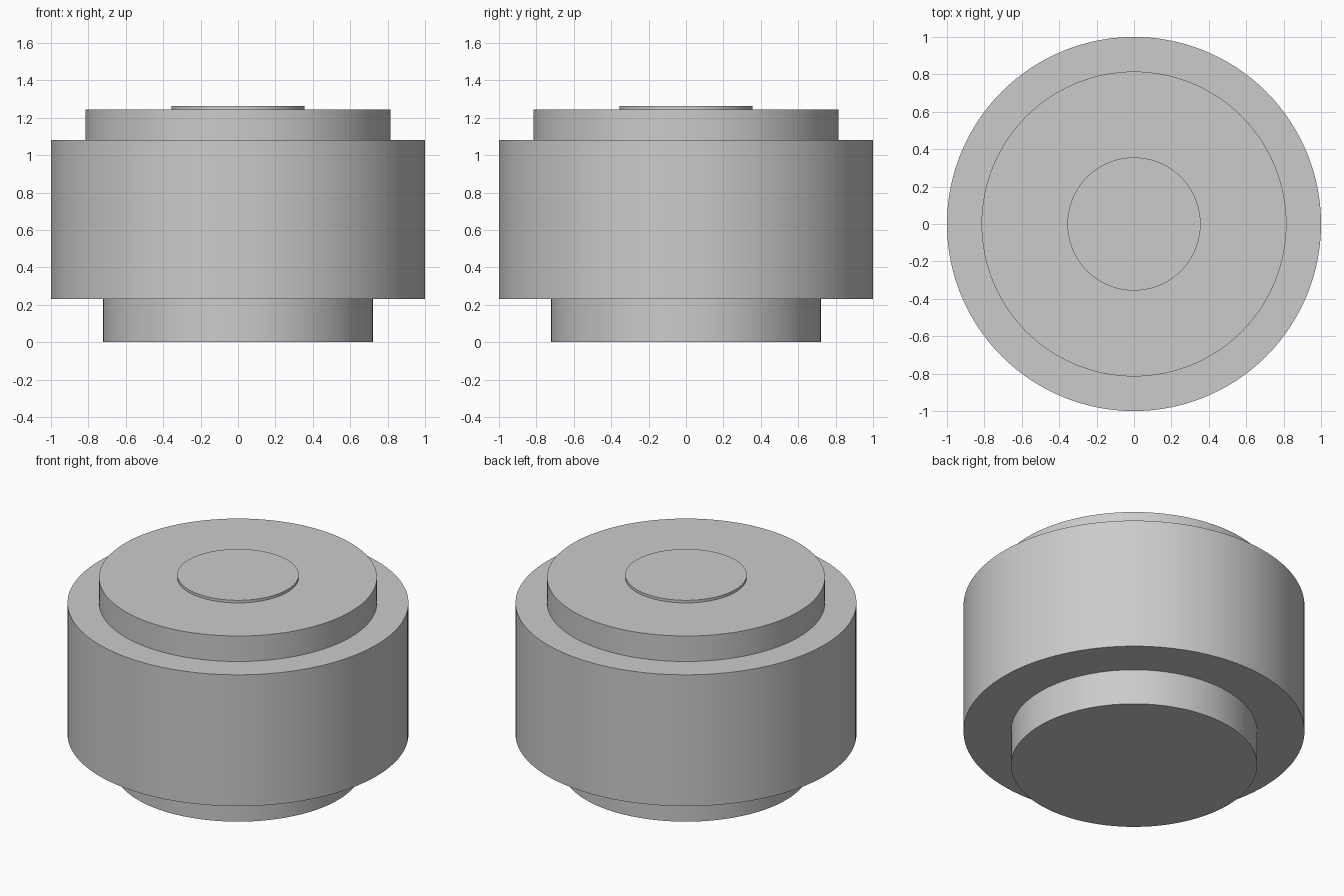
import bpy
import math

cube = bpy.data.objects.get("Cube")
if cube:
    bpy.data.objects.remove(cube, do_unlink=True)

# Single grey finish
grey = bpy.data.materials.new("plain_grey")
grey.use_nodes = True
colour = (0.6, 0.6, 0.6, 1)
grey.diffuse_color = colour
grey.node_tree.nodes["Principled BSDF"].inputs["Base Color"].default_value = colour


def disc(name, radius, bottom, top):
    """Upright round part with smooth sides and sharp rims."""
    bpy.ops.mesh.primitive_cylinder_add(
        vertices=128, radius=radius, depth=top - bottom,
        location=(0, 0, (bottom + top) / 2))
    part = bpy.context.object
    part.name = part.data.name = name
    part.data.materials.append(grey)
    bpy.ops.object.shade_smooth_by_angle(angle=math.radians(30))
    return part


# Each step is sunk slightly into the part it joins
SINK = 0.02
BODY_BOTTOM, BODY_TOP, SHOULDER_TOP = 0.23, 1.08, 1.245

disc("base", 0.722, 0, BODY_BOTTOM + SINK)
disc("main_body", 1.0, BODY_BOTTOM, BODY_TOP)
disc("upper_shoulder", 0.815, BODY_TOP - SINK, SHOULDER_TOP)
disc("top_boss", 0.356, SHOULDER_TOP - SINK, 1.262)
